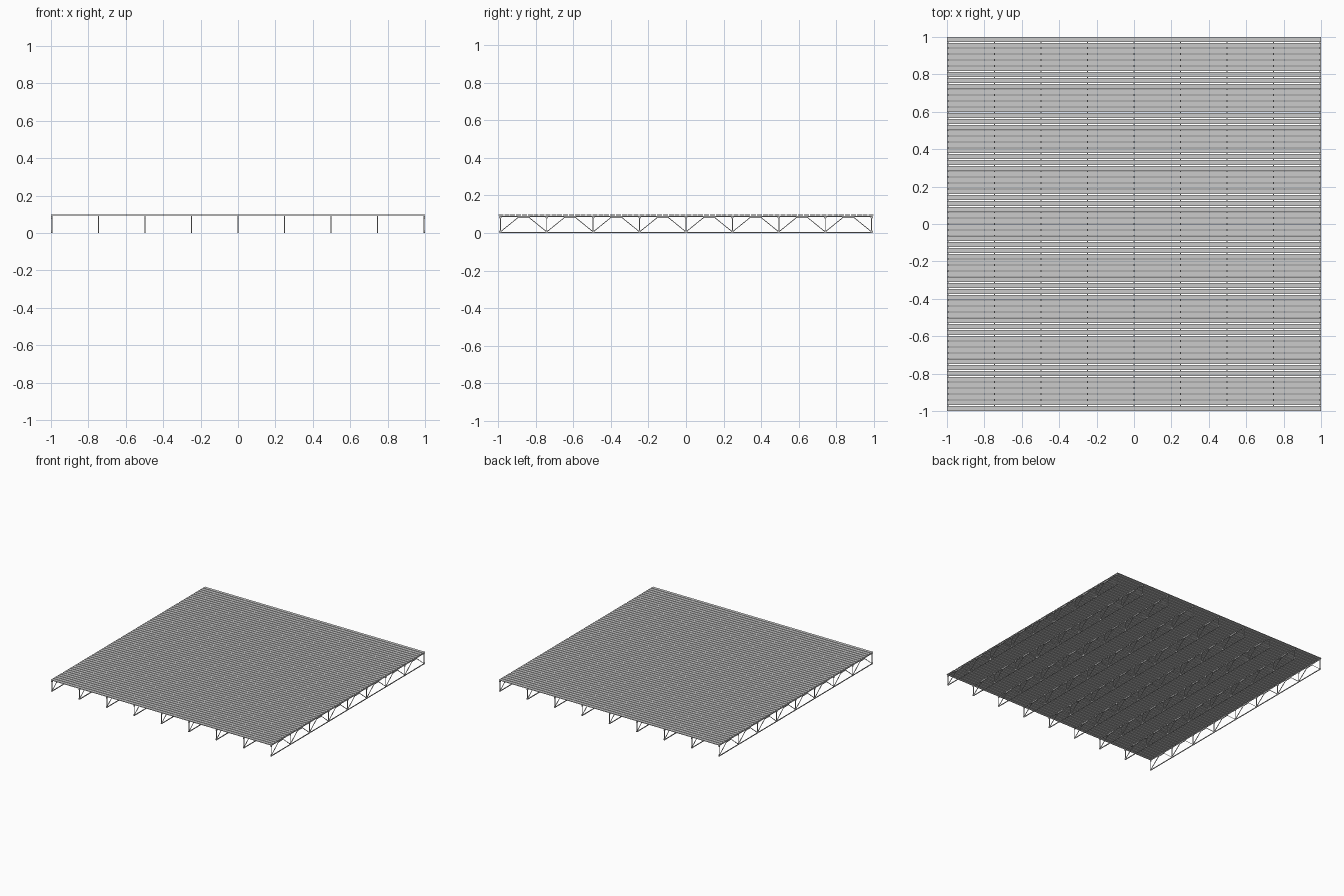
import bpy, bmesh, math
from mathutils import Vector, Matrix

if "Cube" in bpy.data.objects:
    bpy.data.objects.remove(bpy.data.objects["Cube"])

TRUSS_X = [-0.995 + i * 0.24875 for i in range(9)]
NODE_Y = [-0.99 + i * 0.2475 for i in range(9)]
Z_LOW, Z_TOP = 0.003, 0.086


def box(bm, center, size):
    m = Matrix.Translation(center) @ Matrix.Diagonal((*size, 1))
    bmesh.ops.create_cube(bm, size=1, matrix=m)


def bar(bm, a, b, w, h):
    # square bar between two points of the y-z plane
    a, b = Vector((0, *a)), Vector((0, *b))
    d = b - a
    rot = Matrix.Rotation(math.atan2(d.z, d.y), 4, 'X')
    m = Matrix.Translation((a + b) / 2) @ rot @ Matrix.Diagonal((w, d.length, h, 1))
    bmesh.ops.create_cube(bm, size=1, matrix=m)


def disc(bm, y, z, r, depth):
    # round connector with its axis along x
    m = Matrix.Translation((0, y, z)) @ Matrix.Rotation(math.pi / 2, 4, 'Y')
    bmesh.ops.create_cone(bm, cap_ends=True, segments=12, radius1=r, radius2=r,
                          depth=depth, matrix=m)


def to_mesh(bm, name):
    me = bpy.data.meshes.new(name)
    bm.to_mesh(me)
    bm.free()
    return me


def add(name, me, loc=(0, 0, 0)):
    ob = bpy.data.objects.new(name, me)
    ob.location = loc
    bpy.context.collection.objects.link(ob)


# deck: narrow planks running across, with thin gaps
bm = bmesh.new()
count, gap = 64, 0.005
pitch = (2 + gap) / count
for i in range(count):
    y = -1 + (pitch - gap) / 2 + i * pitch
    box(bm, (0, y, 0.0965), (2, pitch - gap, 0.005))
add("deck_planks", to_mesh(bm, "deck_planks"))

# one truss frame, reused for every row
bm = bmesh.new()
box(bm, (0, 0, Z_LOW), (0.005, 1.986, 0.006))
box(bm, (0, 0, 0.0885), (0.005, 1.986, 0.004))
for y in NODE_Y:
    bar(bm, (y, Z_LOW), (y, Z_TOP), 0.004, 0.005)
    disc(bm, y, 0.084, 0.007, 0.007)
    disc(bm, y, 0.007, 0.007, 0.007)
for a, b in zip(NODE_Y, NODE_Y[1:]):
    mid = (a + b) / 2
    bar(bm, (a, 0.006), (mid - 0.03, 0.082), 0.004, 0.004)
    bar(bm, (b, 0.006), (mid + 0.03, 0.082), 0.004, 0.004)
    bar(bm, (mid - 0.033, 0.083), (mid + 0.033, 0.083), 0.006, 0.006)
truss = to_mesh(bm, "truss")
for i, x in enumerate(TRUSS_X):
    add(f"truss_{i + 1}", truss, (x, 0, 0))
